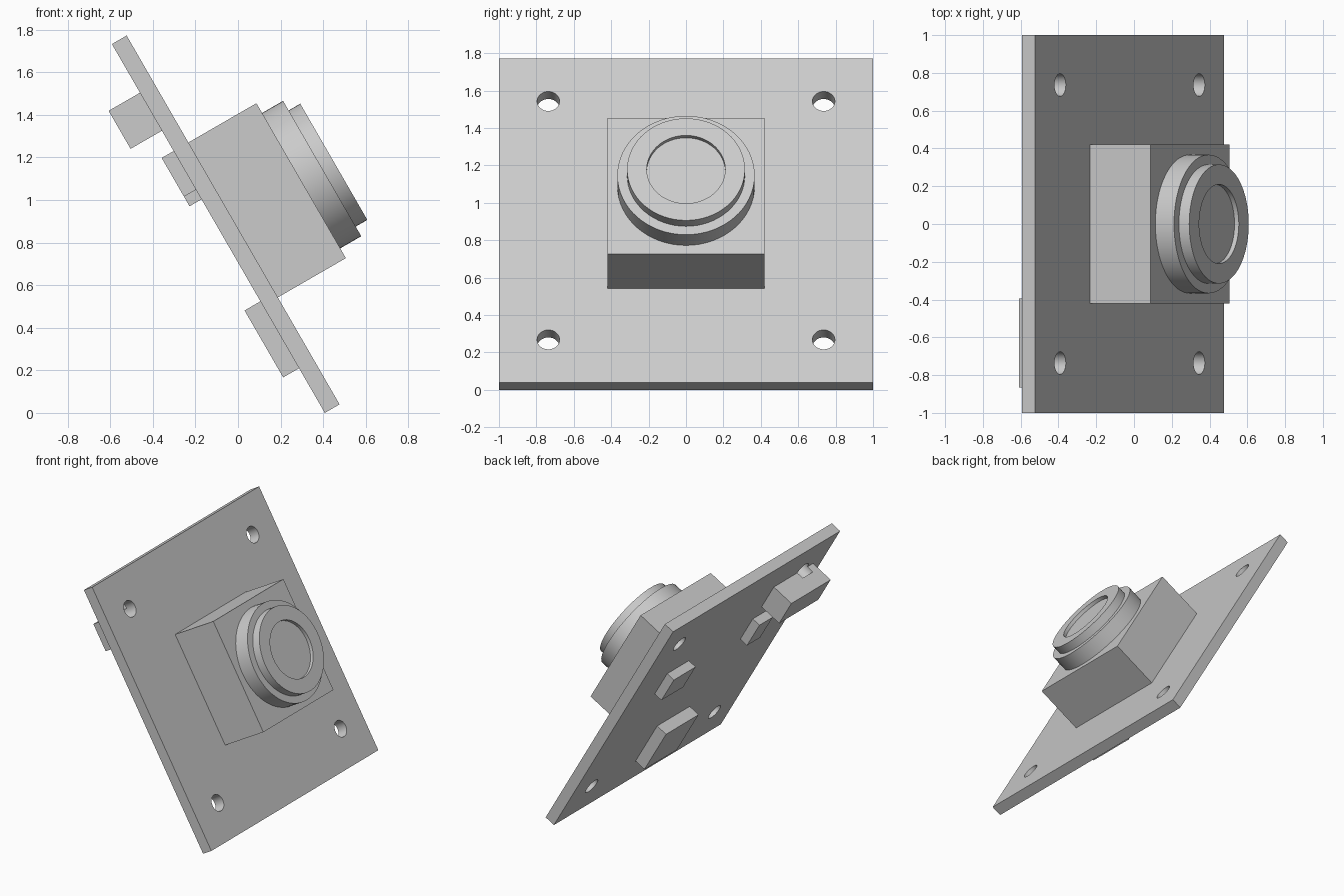
import bpy, bmesh, math
from mathutils import Matrix, Vector

cube = bpy.data.objects.get("Cube")
if cube:
    bpy.data.objects.remove(cube, do_unlink=True)

GREY = (0.6, 0.6, 0.6, 1)
mat = bpy.data.materials.new("plain grey")
mat.use_nodes = True
mat.diffuse_color = GREY
mat.node_tree.nodes["Principled BSDF"].inputs["Base Color"].default_value = GREY

# Board frame: local x runs across, y up the board, z out of its front face
TILT = math.radians(30)
s, c = math.sin(TILT), math.cos(TILT)
FRAME = Matrix(((0, -s, c, -0.023), (1, 0, 0, 0), (0, c, s, 0.906), (0, 0, 0, 1)))
THICK = 0.08
HOLE = 0.736


def add_object(name, bm):
    bmesh.ops.recalc_face_normals(bm, faces=bm.faces)
    mesh = bpy.data.meshes.new(name)
    bm.to_mesh(mesh)
    bm.free()
    mesh.materials.append(mat)
    obj = bpy.data.objects.new(name, mesh)
    bpy.context.collection.objects.link(obj)
    obj.matrix_world = FRAME
    return obj


def select(obj):
    bpy.ops.object.select_all(action="DESELECT")
    obj.select_set(True)
    bpy.context.view_layer.objects.active = obj


def smooth(obj):
    select(obj)
    bpy.ops.object.shade_smooth_by_angle(angle=math.radians(30))


def box(name, x, y, z):
    bm = bmesh.new()
    size = Vector((x[1] - x[0], y[1] - y[0], z[1] - z[0]))
    mid = Vector((sum(x), sum(y), sum(z))) / 2
    bmesh.ops.create_cube(bm, size=1, matrix=Matrix.Translation(mid) @ Matrix.Diagonal(size).to_4x4())
    return add_object(name, bm)


def lathe(name, profile, steps=64):
    bm = bmesh.new()
    verts = [bm.verts.new((r, 0, z)) for r, z in profile]
    edges = [bm.edges.new(pair) for pair in zip(verts, verts[1:])]
    bmesh.ops.spin(bm, geom=verts + edges, cent=(0, 0, 0), axis=(0, 0, 1),
                   angle=math.tau, steps=steps)
    bmesh.ops.remove_doubles(bm, verts=bm.verts, dist=0.0001)
    obj = add_object(name, bm)
    smooth(obj)
    return obj


# Circuit board, camera housing and the stepped lens with a shallow recess
board = box("board", (-1, 1), (-1, 1), (-THICK, 0))
box("lens_housing", (-0.42, 0.42), (-0.42, 0.42), (0, 0.369))
lathe("lens", [(0, 0.369), (0.367, 0.369), (0.367, 0.483), (0.315, 0.483),
               (0.315, 0.546), (0.21, 0.546), (0.21, 0.52), (0, 0.52)])

# Components on the back of the board
connector = box("back_connector", (-0.865, -0.395), (0.53, 0.736), (-0.25, -THICK))
box("small_chip", (-0.526, -0.368), (0.21, 0.42), (-0.145, -THICK))
box("medium_chip", (0.36, 0.62), (0.158, 0.368), (-0.145, -THICK))
box("large_chip", (-0.195, 0.195), (-0.758, -0.395), (-0.166, -THICK))

# Mounting holes, which also bite into the connector
bm = bmesh.new()
for x in (-HOLE, HOLE):
    for y in (-HOLE, HOLE):
        bmesh.ops.create_cone(bm, cap_ends=True, segments=32, radius1=0.06, radius2=0.06,
                              depth=0.186, matrix=Matrix.Translation((x, y, -0.04)))
cutter = add_object("hole_cutter", bm)
cutter.hide_render = True
bpy.context.view_layer.update()
for part in (board, connector):
    mod = part.modifiers.new("holes", "BOOLEAN")
    mod.operation = "DIFFERENCE"
    mod.solver = "EXACT"
    mod.object = cutter
    select(part)
    bpy.ops.object.modifier_apply(modifier=mod.name)
    smooth(part)
bpy.data.objects.remove(cutter, do_unlink=True)
